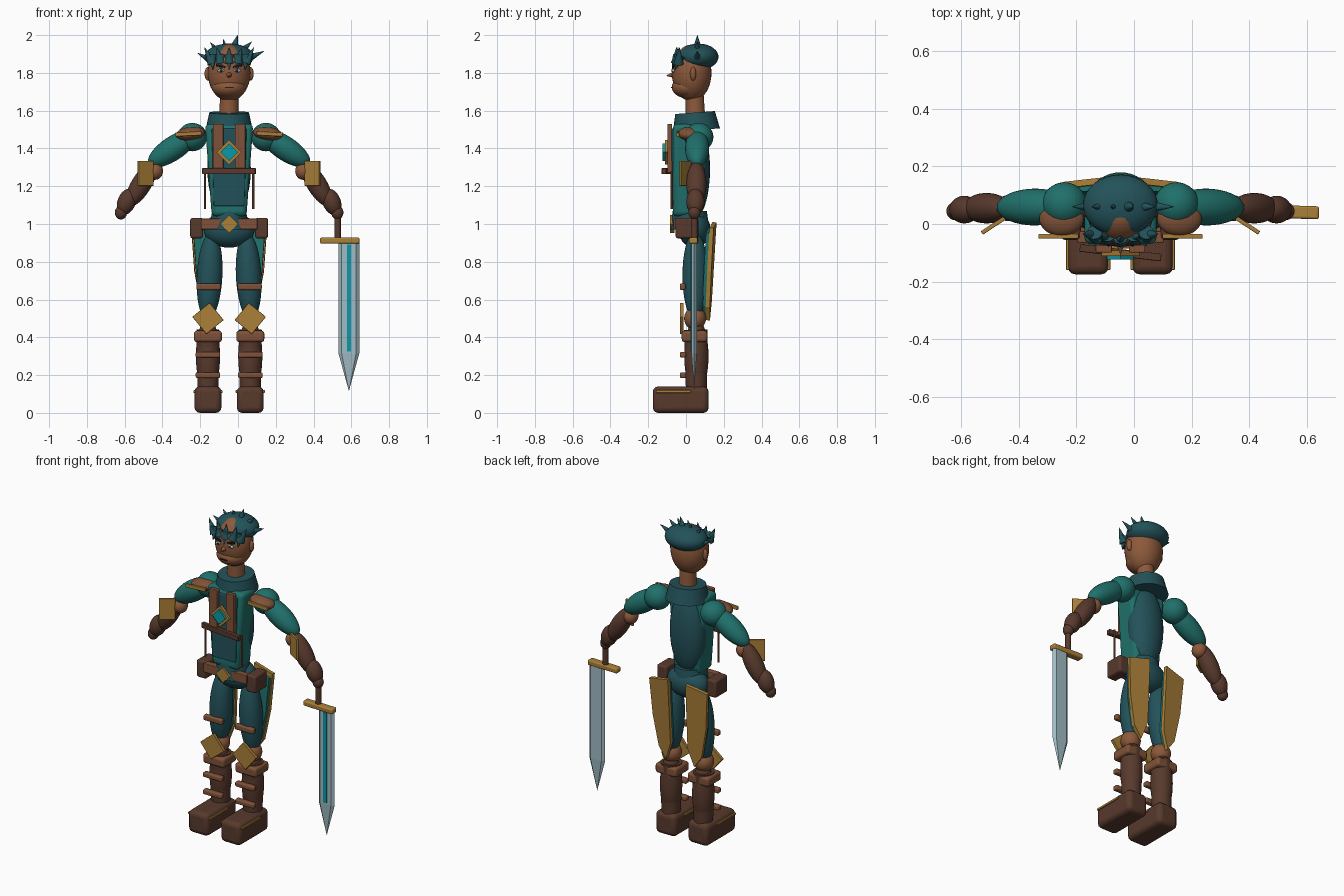
import bpy, bmesh, math
from mathutils import Vector, Matrix, Euler

if "Cube" in bpy.data.objects:
    bpy.data.objects.remove(bpy.data.objects["Cube"])

C = -0.047  # x of the body's mirror plane


def srgb(r, g, b):
    return tuple(((c + 0.055) / 1.055) ** 2.4 if c > 0.04 else c / 12.92 for c in (r, g, b)) + (1,)


def material(name, *rgb):
    m = bpy.data.materials.new(name)
    m.diffuse_color = srgb(*rgb)
    m.use_nodes = True
    m.node_tree.nodes["Principled BSDF"].inputs["Base Color"].default_value = m.diffuse_color
    return m


DARK = material("dark_teal", .135, .32, .35)
TEAL = material("teal", .125, .44, .42)
SKIN = material("skin", .55, .35, .23)
LEATHER = material("leather", .50, .32, .22)
BROWN = material("dark_brown", .345, .225, .175)
GOLD = material("gold", .67, .50, .22)
STEEL = material("pale_steel", .63, .74, .77)
CYAN = material("cyan", .04, .60, .66)
INK = material("dark_ink", .17, .10, .09)


def make(name, mat, bm, matrix=Matrix(), smooth=True, bevel=0):
    mesh = bpy.data.meshes.new(name)
    bm.to_mesh(mesh)
    bm.free()
    ob = bpy.data.objects.new(name, mesh)
    bpy.context.collection.objects.link(ob)
    ob.matrix_world = matrix
    mesh.materials.append(mat)
    if bevel:
        b = ob.modifiers.new("bevel", "BEVEL")
        b.width, b.segments = bevel, 3
    if smooth:
        bpy.ops.object.select_all(action="DESELECT")
        ob.select_set(True)
        bpy.context.view_layer.objects.active = ob
        bpy.ops.object.shade_smooth_by_angle(angle=math.radians(35))
    return ob


def ball(name, mat, loc, radii, rot=(0, 0, 0)):
    bm = bmesh.new()
    bmesh.ops.create_uvsphere(bm, u_segments=32, v_segments=18, radius=1)
    bmesh.ops.scale(bm, vec=radii, verts=bm.verts)
    return make(name, mat, bm, Matrix.Translation(loc) @ Euler(rot).to_matrix().to_4x4())


def along(a, b):
    a, b = Vector(a), Vector(b)
    q = (b - a).to_track_quat("Z", "Y")
    return Matrix.Translation((a + b) / 2) @ q.to_matrix().to_4x4(), (b - a).length


def limb(name, mat, a, b, r):
    """Ellipsoid whose tips are a and b."""
    m, length = along(a, b)
    bm = bmesh.new()
    bmesh.ops.create_uvsphere(bm, u_segments=32, v_segments=18, radius=1)
    bmesh.ops.scale(bm, vec=(r, r, length / 2), verts=bm.verts)
    return make(name, mat, bm, m)


def cone(name, mat, a, b, r1, r2=0.001, segs=24):
    m, length = along(a, b)
    bm = bmesh.new()
    bmesh.ops.create_cone(bm, cap_ends=True, segments=segs, radius1=r1, radius2=r2, depth=length)
    return make(name, mat, bm, m)


def box(name, mat, loc, size, rot=(0, 0, 0), bevel=0.004, taper=1):
    bm = bmesh.new()
    bmesh.ops.create_cube(bm, size=1)
    for v in bm.verts:
        if v.co.z < 0:
            v.co.x *= taper
    bmesh.ops.scale(bm, vec=size, verts=bm.verts)
    return make(name, mat, bm, Matrix.Translation(loc) @ Euler(rot).to_matrix().to_4x4(), True, bevel)


def plate(name, mat, points, y, depth, matrix=Matrix()):
    """Extrude an x-z outline from y to y + depth."""
    bm = bmesh.new()
    f = bm.faces.new([bm.verts.new((x, y, z)) for x, z in points])
    ext = bmesh.ops.extrude_face_region(bm, geom=[f])
    bmesh.ops.translate(bm, vec=(0, depth, 0), verts=[v for v in ext["geom"] if isinstance(v, bmesh.types.BMVert)])
    bmesh.ops.recalc_face_normals(bm, faces=bm.faces)
    return make(name, mat, bm, matrix, smooth=False)


def diamond(name, mat, x, z, r, y, depth):
    return plate(name, mat, [(x - r, z), (x, z - r), (x + r, z), (x, z + r)], y, depth)


# head and neck
cone("neck", SKIN, (C, .05, 1.56), (C, .045, 1.69), .052, .048, 32)
ball("head", SKIN, (C, .03, 1.80), (.113, .105, .15))
ball("jaw", SKIN, (C, .01, 1.725), (.092, .085, .06))
cone("nose", SKIN, (C, -.065, 1.79), (C, -.102, 1.785), .017, .002)
box("mouth", INK, (C, -.073, 1.722), (.045, .012, .006), bevel=0)
for s in (-1, 1):
    ball("ear", SKIN, (C + s * .112, .038, 1.795), (.018, .016, .036))
    ball("eye", STEEL, (C + s * .043, -.066, 1.812), (.02, .009, .009))
    ball("pupil", INK, (C + s * .041, -.073, 1.812), (.007, .005, .007))
    box("eyebrow", INK, (C + s * .045, -.068, 1.836), (.05, .014, .01), (0, -s * .2, 0), .002)

# hair cap, crest of spikes and fringe
ball("hair_cap", DARK, (C, .065, 1.885), (.13, .107, .07))
for u, z in ((-.168, 1.905), (-.10, 1.962), (-.03, 1.977), (.045, 2.0), (.12, 1.965), (.185, 1.915)):
    cone("hair_spike", DARK, (C + u * .55, .06, z - .075 + abs(u) * .2), (C + u, .06, z), .022)
for i in range(-2, 3):
    u = i * .045
    y = -.05 + abs(i) * .008
    cone("fringe_spike", DARK, (C + u, y + .005, 1.89), (C + u * .95, y - .025, 1.815), .026)
    cone("brow_spike", DARK, (C + u, y - .005, 1.85), (C + u * 1.45, y, 1.935), .026)

# collar and torso
cone("collar", DARK, (C, .055, 1.497), (C, .048, 1.59), .125, .105, 40)
box("torso", TEAL, (C, .0, 1.285), (.255, .14, .49), bevel=.025, taper=.72)
ball("back_panel", DARK, (C, .045, 1.29), (.115, .082, .26))
box("vest_panel", DARK, (C, -.066, 1.30), (.185, .022, .41), bevel=.006, taper=.88)
for s in (-1, 1):
    box("chest_strap", LEATHER, (C + s * .058, -.086, 1.40), (.056, .026, .26))
    cone("side_cord", LEATHER, (C + s * .128, -.075, 1.08), (C + s * .128, -.075, 1.28), .006, .006, 10)
box("chest_band", BROWN, (C, -.1, 1.28), (.285, .026, .032), (0, 0, -.12))
diamond("brooch_frame", GOLD, C, 1.38, .066, -.112, .02)
diamond("brooch_gem", CYAN, C, 1.38, .046, -.124, .016)

# pelvis and belt
ball("pelvis", DARK, (C, .045, .97), (.135, .085, .095))
cone("waist", DARK, (C, .02, .97), (C, .02, 1.07), .105, .09, 32)
box("belt", LEATHER, (C, -.045, 1.0), (.30, .04, .056))
diamond("buckle", GOLD, C, 1.0, .048, -.086, .024)

for s in (-1, 1):
    def P(u, y, z):
        return (C + s * u, y, z)

    # arm
    ball("shoulder", TEAL, P(.195, .068, 1.46), (.078, .077, .075))
    ball("shoulder_pad", LEATHER, P(.205, .018, 1.478), (.078, .06, .036), (0, s * .12, 0))
    box("shoulder_trim", GOLD, P(.215, -.043, 1.477), (.14, .016, .022), (0, s * .05, 0))
    limb("upper_arm", TEAL, P(.17, .06, 1.485), P(.425, .058, 1.315), .064)
    ball("elbow", SKIN, P(.392, .055, 1.28), (.042, .045, .046))
    box("elbow_guard", GOLD, P(.442, -.005, 1.268), (.095, .014, .132), (0, 0, -s * .58), .003)
    limb("forearm", BROWN, P(.395, .055, 1.325), P(.535, .055, 1.095), .053)
    limb("glove", BROWN, P(.515, .05, 1.185), P(.57, .05, 1.05), .048)
    ball("fingertips", BROWN, P(.573, .045, 1.06), (.032, .032, .036))

    # hip pouch and leg
    box("hip_pouch", BROWN, P(.172, .005, .978), (.068, .12, .108), bevel=.012)
    limb("thigh", DARK, P(.092, .048, .96), P(.115, .05, .49), .068)
    box("thigh_strap", LEATHER, P(.109, -.018, .668), (.128, .03, .034), bevel=.008)
    ball("knee", SKIN, P(.112, .048, .50), (.058, .058, .06))
    box("knee_guard", GOLD, P(.112, -.022, .50), (.118, .02, .118), (0, s * (math.pi / 4 - .1), 0), .003)
    cone("shin", BROWN, P(.112, .055, .10), P(.112, .052, .44), .055, .062, 32)
    ball("calf", BROWN, P(.112, .055, .30), (.064, .064, .20))
    box("boot_cuff", LEATHER, P(.112, .045, .405), (.148, .135, .06), bevel=.015)
    for z in (.308, .2):
        box("shin_strap", LEATHER, P(.112, -.016, z), (.13, .034, .03), bevel=.008)
    box("boot", BROWN, P(.112, -.028, .07), (.142, .295, .14), bevel=.028)
    for e in (-1, 1):
        box("boot_trim", GOLD, P(.112 + e * .071, -.067, .113), (.012, .185, .014), bevel=.003)

    # coat tail, gold outside with a teal lining
    outline = [(.06, 1.01), (.06, .60), (.10, .49), (.15, .56), (.185, .75), (.2, .98)]
    tilt = Matrix.Translation((C, .146, 1.01)) @ Euler((-.06, 0, -s * .1)).to_matrix().to_4x4()
    tail = [(s * u, z - 1.01) for u, z in outline]
    plate("coat_tail", GOLD, tail, 0, .022, tilt)
    lining = [(s * (.125 + (u - .125) * .88), (z - 1.01) * .92 - .03) for u, z in outline]
    plate("coat_lining", TEAL, lining, -.018, .018, tilt)

# sword held in one hand
cone("sword_grip", BROWN, (.527, .045, .91), (.527, .045, 1.07), .017, .017, 20)
box("sword_guard", GOLD, (.539, .042, .912), (.208, .045, .032), (0, 0, -.03), .008)
B = .587
bm = bmesh.new()  # flat hexagonal blade section narrowing to a point
section = [(-.055, 0), (-.038, -.014), (.038, -.014), (.055, 0), (.038, .014), (-.038, .014)]
rings = [[bm.verts.new((B + x, .043 + y, z)) for x, y in section] for z in (.90, .315)]
tip = bm.verts.new((B, .043, .115))
bm.faces.new(rings[0])
for i in range(6):
    j = (i + 1) % 6
    bm.faces.new((rings[0][i], rings[0][j], rings[1][j], rings[1][i]))
    bm.faces.new((rings[1][i], rings[1][j], tip))
bmesh.ops.recalc_face_normals(bm, faces=bm.faces)
make("sword_blade", STEEL, bm, smooth=False)
box("blade_inlay", CYAN, (B, .027, .608), (.022, .008, .565), bevel=0)
